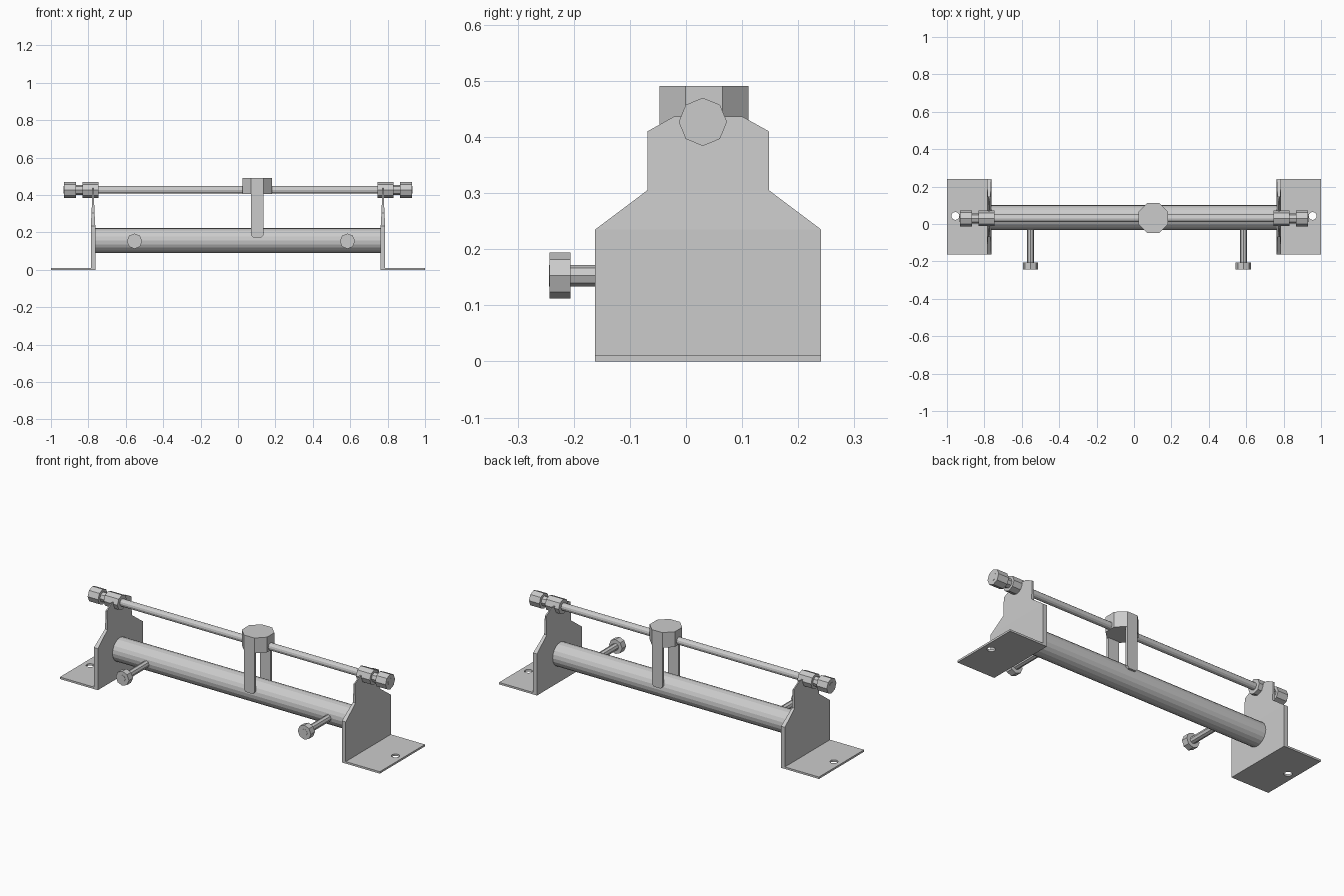
import bpy, bmesh
from math import pi, cos
from mathutils import Matrix, Vector

if "Cube" in bpy.data.objects:
    bpy.data.objects.remove(bpy.data.objects["Cube"])

ROD_Y, ROD_Z = 0.03, 0.427
TUBE_Y, TUBE_Z, TUBE_R = 0.035, 0.157, 0.066


def finish(name, bm):
    bmesh.ops.recalc_face_normals(bm, faces=bm.faces)
    me = bpy.data.meshes.new(name)
    bm.to_mesh(me)
    bm.free()
    ob = bpy.data.objects.new(name, me)
    bpy.context.collection.objects.link(ob)
    return ob


def cyl(name, start, end, r, sides=8, turn=0.0):
    """Flat-faced cylinder between two points."""
    a, b = Vector(start), Vector(end)
    bm = bmesh.new()
    rot = (b - a).to_track_quat('Z', 'Y').to_matrix().to_4x4()
    m = Matrix.Translation((a + b) / 2) @ rot @ Matrix.Rotation(turn, 4, 'Z')
    bmesh.ops.create_cone(bm, cap_ends=True, segments=sides, radius1=r, radius2=r,
                          depth=(b - a).length, matrix=m)
    return finish(name, bm)


def box(name, lo, hi):
    lo, hi = Vector(lo), Vector(hi)
    bm = bmesh.new()
    m = Matrix.Translation((lo + hi) / 2) @ Matrix.Diagonal((*(hi - lo), 1))
    bmesh.ops.create_cube(bm, size=1, matrix=m)
    return finish(name, bm)


def mirror(ob):
    # a mirror at the world centre gives the opposite end
    ob.modifiers.new("mirror", 'MIRROR')
    return ob


# Foot plates with a screw hole
foot = box("foot_plate", (0.763, -0.162, 0), (1.0, 0.241, 0.011))
cutter = cyl("foot_hole_cutter", (0.955, 0.043, -0.05), (0.955, 0.043, 0.05), 0.021, 16)
cutter.hide_render = True
cutter.hide_set(True)
cut = foot.modifiers.new("hole", 'BOOLEAN')
cut.operation, cut.object, cut.solver = 'DIFFERENCE', cutter, 'EXACT'
mirror(foot)

# Stepped end plates, thinning towards the top: (half width, z, half thickness)
bm = bmesh.new()
rows = []
for w, z, t in ((0.2015, 0, 0.012), (0.2015, 0.235, 0.012), (0.1085, 0.305, 0.008),
                (0.1085, 0.41, 0.004), (0.06, 0.437, 0.003)):
    rows.append([bm.verts.new((0.775 + sx * t, 0.0395 + sy * w, z))
                 for sx, sy in ((-1, -1), (1, -1), (1, 1), (-1, 1))])
for lower, upper in zip(rows, rows[1:]):
    for i in range(4):
        j = (i + 1) % 4
        bm.faces.new((lower[i], lower[j], upper[j], upper[i]))
bm.faces.new(rows[0])
bm.faces.new(rows[-1])
mirror(finish("end_plate", bm))

# Main resistor tube
cyl("tube", (-0.768, TUBE_Y, TUBE_Z), (0.768, TUBE_Y, TUBE_Z), TUBE_R, 20)

# Slide rod with collars, necks and end nuts
cyl("slide_rod", (-0.932, ROD_Y, ROD_Z), (0.932, ROD_Y, ROD_Z), 0.02, 12)
for part, x0, x1, r in (("rod_collar", 0.746, 0.832, 0.042),
                        ("rod_neck", 0.832, 0.866, 0.027),
                        ("rod_nut", 0.866, 0.931, 0.043)):
    mirror(cyl(part, (x0, ROD_Y, ROD_Z), (x1, ROD_Y, ROD_Z), r))

# Front terminals
for i, x in enumerate((-0.553, 0.585)):
    z = 0.153
    cyl(f"terminal_stem_{i}", (x, 0.0, z), (x, -0.244, z), 0.019)
    cyl(f"terminal_nut_{i}", (x, -0.206, z), (x, -0.243, z), 0.041)

# Octagonal slider head with two contact legs straddling the tube
SX, SY, HALF = 0.103, 0.032, 0.079
cyl("slider_head", (SX, SY, 0.405), (SX, SY, 0.491), HALF / cos(pi / 8), 8, pi / 8)
for side in (-1, 1):
    y0, y1 = sorted((SY + side * HALF, SY + side * (HALF - 0.014)))
    outline = ((-0.033, 0.406), (-0.033, 0.185), (-0.022, 0.172),
               (0.022, 0.172), (0.033, 0.185), (0.033, 0.406))
    bm = bmesh.new()
    face = bm.faces.new([bm.verts.new((SX + x, y0, z)) for x, z in outline])
    ext = bmesh.ops.extrude_face_region(bm, geom=[face], use_keep_orig=True)
    moved = [g for g in ext["geom"] if isinstance(g, bmesh.types.BMVert)]
    bmesh.ops.translate(bm, verts=moved, vec=(0, y1 - y0, 0))
    finish("slider_leg_front" if side < 0 else "slider_leg_back", bm)
